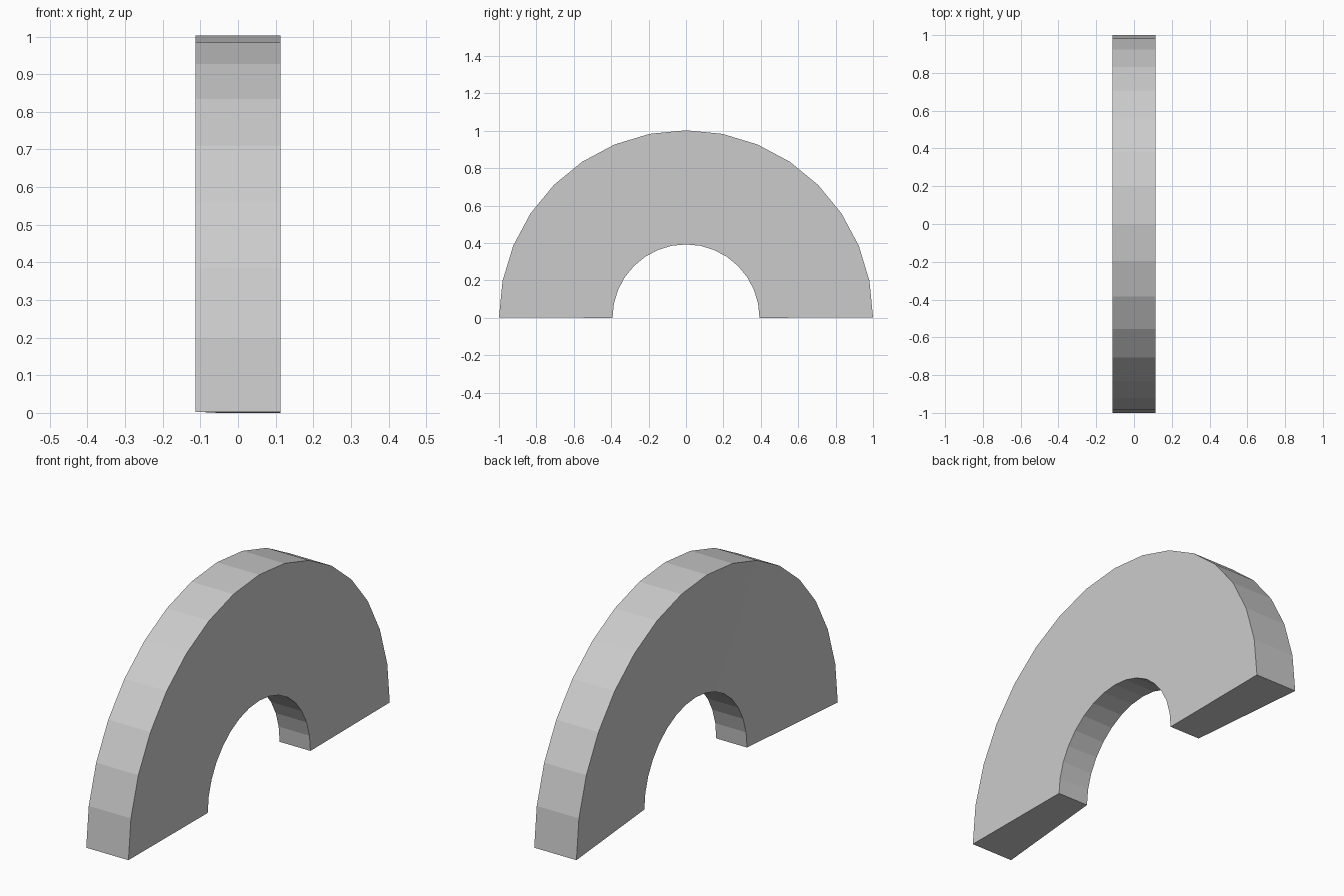
import bpy, bmesh
from math import pi, cos, sin

if "Cube" in bpy.data.objects:
    bpy.data.objects.remove(bpy.data.objects["Cube"])

SEGMENTS = 16
HALF_WIDTH = 0.113
INNER_BACK_X = -0.052  # the -x face is dished towards the hole


def arc(radius, z0):
    return [(radius * cos(pi * i / SEGMENTS), z0 + radius * sin(pi * i / SEGMENTS))
            for i in range(SEGMENTS + 1)]


# Arch: half-ring with one flat side and one side tapering to the hole
outer, inner = arc(1.0, 0.003), arc(0.393, 0.0)
bm = bmesh.new()
rings = []
for (oy, oz), (iy, iz) in zip(outer, inner):
    rings.append([bm.verts.new(p) for p in (
        (-HALF_WIDTH, oy, oz), (HALF_WIDTH, oy, oz),
        (HALF_WIDTH, iy, iz), (INNER_BACK_X, iy, iz))])
for a, b in zip(rings, rings[1:]):
    for k in range(4):
        n = (k + 1) % 4
        bm.faces.new((a[k], a[n], b[n], b[k]))

# Flat feet
bm.faces.new(rings[0])
bm.faces.new(rings[-1])
bmesh.ops.recalc_face_normals(bm, faces=bm.faces[:])

mesh = bpy.data.meshes.new("arch")
bm.to_mesh(mesh)
bm.free()
bpy.context.collection.objects.link(bpy.data.objects.new("arch", mesh))
